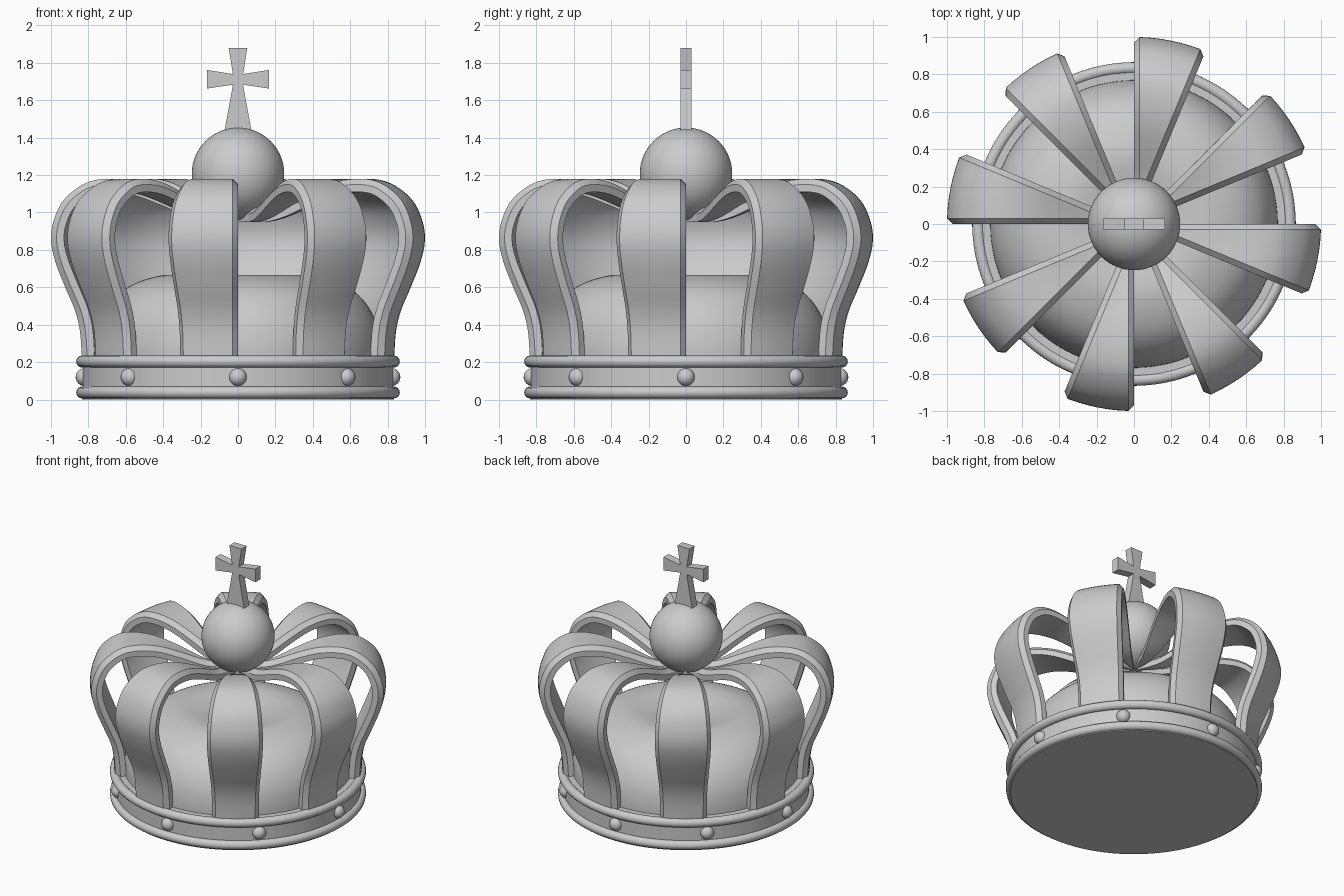
import bpy, bmesh
from math import pi, sin, cos, radians
from mathutils import Vector

if "Cube" in bpy.data.objects:
    bpy.data.objects.remove(bpy.data.objects["Cube"])


def finish(bm, name, smooth=True):
    bmesh.ops.recalc_face_normals(bm, faces=bm.faces)
    me = bpy.data.meshes.new(name)
    bm.to_mesh(me)
    bm.free()
    ob = bpy.data.objects.new(name, me)
    bpy.context.collection.objects.link(ob)
    if smooth:
        bpy.ops.object.select_all(action='DESELECT')
        bpy.context.view_layer.objects.active = ob
        ob.select_set(True)
        bpy.ops.object.shade_smooth_by_angle(angle=radians(30))
    return ob


def spline(pts, n=5):
    """Smooth curve through the given 2D points."""
    p = [Vector(q) for q in pts]
    p = [2 * p[0] - p[1]] + p + [2 * p[-1] - p[-2]]
    out = []
    for i in range(1, len(p) - 2):
        a, b, c, d = p[i - 1:i + 3]
        for k in range(n):
            t = k / n
            out.append(0.5 * (2 * b + (c - a) * t + (2 * a - 5 * b + 4 * c - d) * t * t
                              + (3 * b - a - 3 * c + d) * t ** 3))
    return out + [p[-2]]


def lathe(name, profile, steps=96):
    bm = bmesh.new()
    vs = [bm.verts.new((r, 0, z)) for r, z in profile]
    es = [bm.edges.new(e) for e in zip(vs, vs[1:])]
    bmesh.ops.spin(bm, geom=vs + es, cent=(0, 0, 0), axis=(0, 0, 1),
                   angle=2 * pi, steps=steps)
    bmesh.ops.remove_doubles(bm, verts=bm.verts, dist=1e-4)
    return finish(bm, name)


# Base band with a solid floor
lathe("base_band", [(0, 0.01), (0.83, 0.01), (0.83, 0.225), (0.765, 0.225), (0, 0.225)])

# Rounded rims above and below the band
for name, z in (("lower_rim", 0.038), ("upper_rim", 0.203)):
    ring = [(0.833 + 0.032 * cos(a), z + 0.032 * sin(a))
            for a in [2 * pi * i / 16 for i in range(17)]]
    lathe(name, ring)
lathe("floor_disc", [(0, 0), (0.835, 0), (0.835, 0.03), (0, 0.03)])

# Inner cap with a shallow dip on top
lathe("inner_cap", spline([(0.77, 0.2), (0.765, 0.3), (0.74, 0.41), (0.68, 0.52), (0.59, 0.6),
                           (0.47, 0.65), (0.35, 0.667), (0.2, 0.645), (0.08, 0.615), (0, 0.61)]))

# Studs around the band
for i in range(8):
    bm = bmesh.new()
    bmesh.ops.create_uvsphere(bm, u_segments=20, v_segments=12, radius=0.048)
    a = i * pi / 4
    bmesh.ops.translate(bm, verts=bm.verts, vec=(0.82 * cos(a), 0.82 * sin(a), 0.12))
    finish(bm, f"stud_{i + 1}")

# Arches: 22.5 degree revolved wedges with chamfered outer edges
outer = spline([(0.02, 1.02), (0.15, 1.02), (0.25, 1.045), (0.4, 1.11), (0.55, 1.163),
                (0.7, 1.18), (0.82, 1.155), (0.93, 1.07), (0.985, 0.96), (1.0, 0.85),
                (0.975, 0.73), (0.92, 0.59), (0.87, 0.47), (0.845, 0.36), (0.835, 0.21)], 4)
THICK, CHAMFER, SEG, SPAN = 0.07, 0.03, 6, radians(22.5)


def arch(name, start):
    bm = bmesh.new()
    rows = []
    for i, p in enumerate(outer):
        t = (outer[min(i + 1, len(outer) - 1)] - outer[max(i - 1, 0)]).normalized()
        n = Vector((t.y, -t.x))          # towards the inside of the arch
        mid, inn = p + n * CHAMFER, p + n * THICK
        d = min(CHAMFER / p.x, SPAN * 0.4)
        sect = [(mid, 0)]
        sect += [(p, d + (SPAN - 2 * d) * k / SEG) for k in range(SEG + 1)]
        sect += [(mid, SPAN)]
        sect += [(inn, SPAN * (1 - k / SEG)) for k in range(SEG + 1)]
        rows.append([bm.verts.new((max(q.x, 0.005) * cos(start + a),
                                   max(q.x, 0.005) * sin(start + a), q.y)) for q, a in sect])
    m = len(rows[0])
    for r, s in zip(rows, rows[1:]):
        for k in range(m):
            bm.faces.new((r[k], r[(k + 1) % m], s[(k + 1) % m], s[k]))
    bm.faces.new(rows[0])
    bm.faces.new(rows[-1])
    finish(bm, name)


for i in range(8):
    arch(f"arch_{i + 1}", radians(-22.5 + 45 * i))

# Ball on top
bm = bmesh.new()
bmesh.ops.create_uvsphere(bm, u_segments=64, v_segments=32, radius=0.247)
bmesh.ops.translate(bm, verts=bm.verts, vec=(0, 0, 1.207))
finish(bm, "top_ball")

# Flared cross
half = [(0.075, 1.42), (0.027, 1.683), (0.165, 1.663), (0.165, 1.762), (0.027, 1.74), (0.05, 1.88)]
bm = bmesh.new()
loop = half + [(-x, z) for x, z in reversed(half)]
face = bm.faces.new([bm.verts.new((x, -0.03, z)) for x, z in loop])
ext = bmesh.ops.extrude_face_region(bm, geom=[face])
bmesh.ops.translate(bm, vec=(0, 0.06, 0),
                    verts=[v for v in ext["geom"] if isinstance(v, bmesh.types.BMVert)])
finish(bm, "cross", smooth=False)
